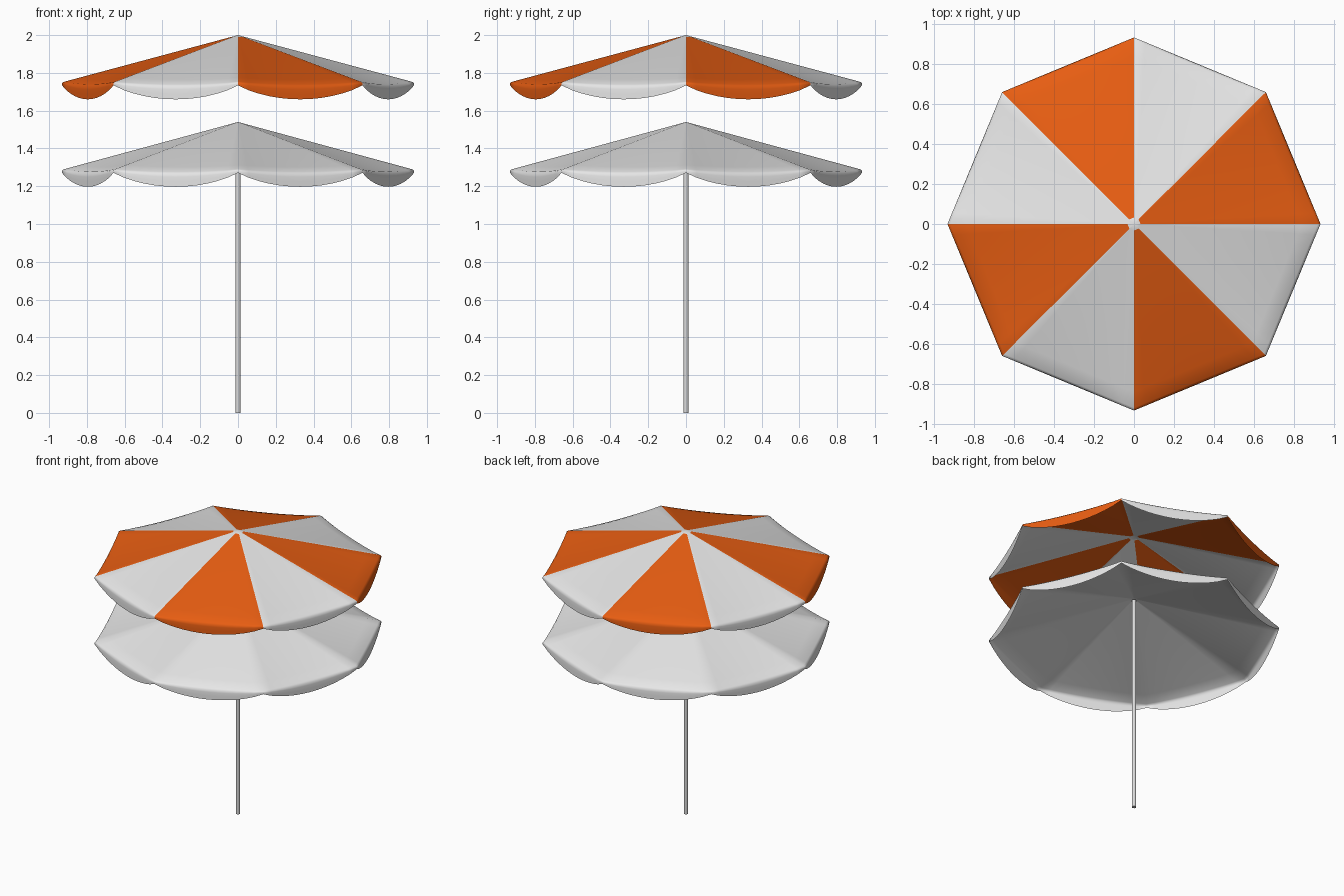
import bpy, bmesh, math
from mathutils import Vector

if "Cube" in bpy.data.objects:
    bpy.data.objects.remove(bpy.data.objects["Cube"])


def material(name, rgb):
    m = bpy.data.materials.new(name)
    m.diffuse_color = (*rgb, 1)
    m.use_nodes = True
    m.node_tree.nodes["Principled BSDF"].inputs["Base Color"].default_value = m.diffuse_color
    return m


WHITE = material("white canvas", (0.8, 0.8, 0.8))
ORANGE = material("orange canvas", (0.8, 0.11, 0.006))
GREY = material("pale metal", (0.7, 0.7, 0.7))

R, SIDES, STEPS = 0.932, 8, 12


def smooth(ob, angle):
    bpy.ops.object.select_all(action='DESELECT')
    ob.select_set(True)
    bpy.context.view_layer.objects.active = ob
    bpy.ops.object.shade_smooth_by_angle(angle=math.radians(angle))


def canopy(name, apex, rim, striped):
    """Eight gores with straight ribs, each ending in a curved hanging flap."""
    bm = bmesh.new()
    rows = [0.0, 0.035, 0.25, 0.5, 0.75, 0.9, 0.985]
    for k in range(SIDES):
        a, b = (Vector((math.cos(t), math.sin(t), 0)) * R
                for t in (k * math.tau / SIDES, (k + 1) * math.tau / SIDES))
        grid = []
        for i in range(STEPS + 1):
            u = i / STEPS
            bow = 4 * u * (1 - u)
            edge = a.lerp(b, u)
            top = rim - 0.015 * bow            # gore edge dips a little
            low = rim - 0.016 - 0.074 * bow ** 0.9   # curved lower hem
            col = []
            for s in rows:
                z = apex + (rim - apex) * s - 0.015 * bow * s ** 3
                col.append(bm.verts.new((edge.x * s, edge.y * s, z)))
            # rounded shoulder, then the flap
            for f, s in ((0.08, 0.997), (0.3, 1), (0.65, 1), (1, 1)):
                col.append(bm.verts.new((edge.x * s, edge.y * s, top + (low - top) * f)))
            grid.append(col)
        # keep rib tips crisp at the outer corners
        for i in range(STEPS):
            for j in range(len(grid[0]) - 1):
                q = [grid[i][j], grid[i][j + 1], grid[i + 1][j + 1], grid[i + 1][j]]
                if j == 0:
                    q = q[:3]
                f = bm.faces.new(q)
                f.material_index = 1 if striped and k % 2 == 0 and j > 0 else 0
    bmesh.ops.remove_doubles(bm, verts=bm.verts, dist=1e-4)
    bmesh.ops.recalc_face_normals(bm, faces=bm.faces)
    if sum(f.normal.z for f in bm.faces) < 0:
        bmesh.ops.reverse_faces(bm, faces=bm.faces)
    me = bpy.data.meshes.new(name)
    bm.to_mesh(me)
    bm.free()
    me.materials.append(WHITE)
    if striped:
        me.materials.append(ORANGE)
    ob = bpy.data.objects.new(name, me)
    bpy.context.collection.objects.link(ob)
    smooth(ob, 60)


canopy("upper_canopy", 2.0, 1.75, True)
canopy("lower_canopy", 1.54, 1.287, False)

# pole up to the underside of the lower canopy
bpy.ops.mesh.primitive_cylinder_add(vertices=24, radius=0.0135, depth=1.53, location=(0, 0, 0.765))
pole = bpy.context.object
pole.name = "pole"
pole.data.materials.append(GREY)
smooth(pole, 40)
